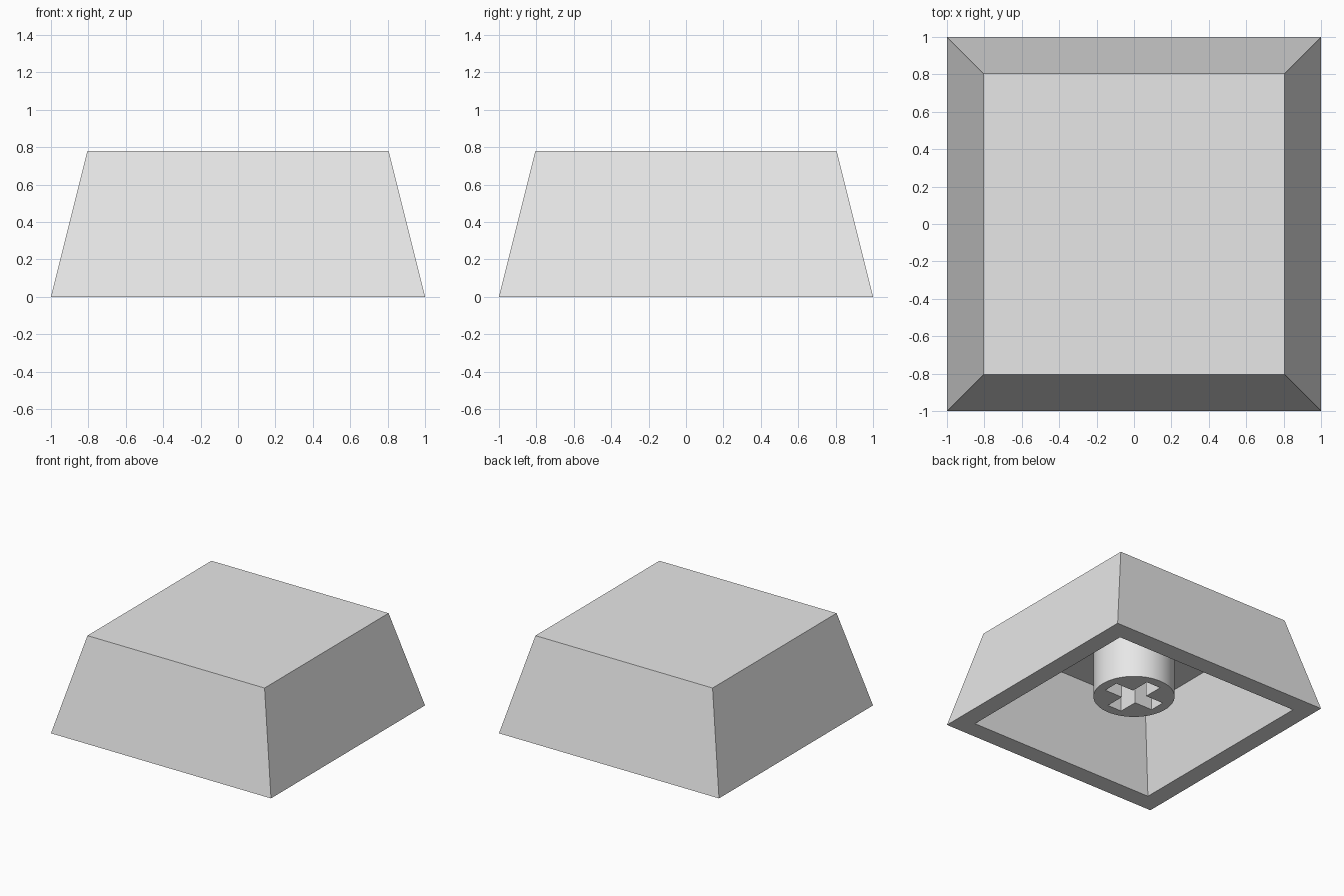
import bpy, bmesh, math

cube = bpy.data.objects.get("Cube")
if cube:
    bpy.data.objects.remove(cube, do_unlink=True)

HEIGHT, CEILING, STEM_BOTTOM = 0.78, 0.645, 0.175

grey = bpy.data.materials.new("light_grey")
grey.use_nodes = True
grey.diffuse_color = (0.8, 0.8, 0.8, 1)
grey.node_tree.nodes["Principled BSDF"].inputs["Base Color"].default_value = grey.diffuse_color


def add_object(name, bm):
    bmesh.ops.recalc_face_normals(bm, faces=bm.faces)
    mesh = bpy.data.meshes.new(name)
    bm.to_mesh(mesh)
    bm.free()
    mesh.materials.append(grey)
    obj = bpy.data.objects.new(name, mesh)
    bpy.context.collection.objects.link(obj)
    return obj


def square_ring(bm, half, z):
    corners = ((-1, -1), (1, -1), (1, 1), (-1, 1))
    return [bm.verts.new((x * half, y * half, z)) for x, y in corners]


# Hollow tapered shell: outer top, outer base, inner rim, inner ceiling
bm = bmesh.new()
sections = ((0.805, HEIGHT), (1, 0), (0.85, 0), (0.69, CEILING))
rings = [square_ring(bm, half, z) for half, z in sections]
for a, b in zip(rings, rings[1:]):
    for i in range(4):
        j = (i + 1) % 4
        bm.faces.new((a[i], a[j], b[j], b[i]))
bm.faces.new(rings[0])
bm.faces.new(rings[-1])
add_object("cap_shell", bm)

# Round mounting stem under the ceiling
bm = bmesh.new()
depth = CEILING + 0.03 - STEM_BOTTOM
bmesh.ops.create_cone(bm, cap_ends=True, segments=64, radius1=0.306, radius2=0.306, depth=depth)
bmesh.ops.translate(bm, verts=bm.verts, vec=(0, 0, STEM_BOTTOM + depth / 2))
stem = add_object("stem", bm)

# Cross-shaped socket cut into the stem
bm = bmesh.new()
long, short = 0.228, 0.065
profile = []
for k in range(4):
    c, s = round(math.cos(k * math.pi / 2)), round(math.sin(k * math.pi / 2))
    for x, y in ((long, -short), (long, short), (short, short)):
        profile.append(bm.verts.new((x * c - y * s, x * s + y * c, STEM_BOTTOM - 0.1)))
base = bm.faces.new(profile)
walls = bmesh.ops.extrude_face_region(bm, geom=[base])["geom"]
top = [v for v in walls if isinstance(v, bmesh.types.BMVert)]
bmesh.ops.translate(bm, verts=top, vec=(0, 0, CEILING - STEM_BOTTOM + 0.09))
cutter = add_object("socket_cutter", bm)
cutter.hide_render = True

cut = stem.modifiers.new("socket", "BOOLEAN")
cut.operation = "DIFFERENCE"
cut.solver = "EXACT"
cut.object = cutter
bpy.ops.object.select_all(action="DESELECT")
bpy.context.view_layer.objects.active = stem
stem.select_set(True)
bpy.ops.object.modifier_apply(modifier=cut.name)
bpy.data.objects.remove(cutter, do_unlink=True)
bpy.ops.object.shade_smooth_by_angle(angle=math.radians(30))
